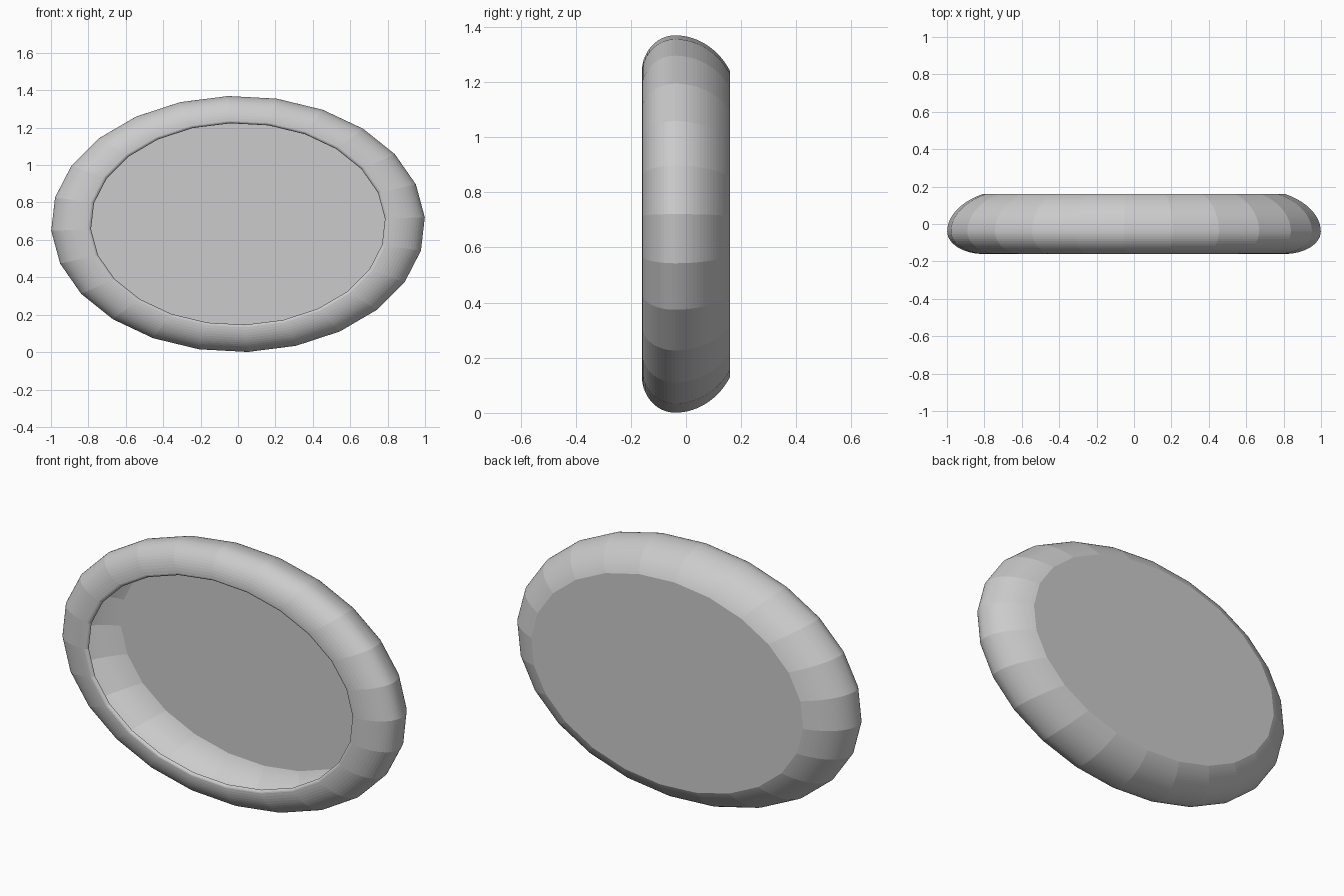
import bpy, bmesh, math

if "Cube" in bpy.data.objects:
    bpy.data.objects.remove(bpy.data.objects["Cube"])

SIDES = 24
OFFSET = math.radians(3)
RX, RZ, CZ = 1.0, 0.685, 0.685


def arc(cr, cy, rr, ry, a0, a1, n):
    """Elliptical arc of (radius scale, y) points."""
    pts = []
    for i in range(n + 1):
        a = math.radians(a0 + (a1 - a0) * i / n)
        pts.append((cr + rr * math.cos(a), cy + ry * math.sin(a)))
    return pts


# Rim section: curled lip, front bulge, then long curve to the crisp back edge
profile = arc(0.807, -0.145, 0.02, 0.015, 180, 270, 4)
profile += arc(0.807, -0.04, 0.193, 0.12, -90, 0, 14)[1:]
profile += arc(0.62, -0.04, 0.38, 0.231, 0, 60, 18)[1:]

# Oval dish: thin shell swept round the ellipse, closed by a flat back
bm = bmesh.new()
rings = []
for r, y in profile:
    ring = []
    for i in range(SIDES):
        a = OFFSET + 2 * math.pi * i / SIDES
        ring.append(bm.verts.new((RX * r * math.cos(a), y, CZ + RZ * r * math.sin(a))))
    rings.append(ring)
for p, q in zip(rings, rings[1:]):
    for i in range(SIDES):
        j = (i + 1) % SIDES
        bm.faces.new((p[i], p[j], q[j], q[i]))
bm.faces.new(rings[-1][::-1])
bmesh.ops.recalc_face_normals(bm, faces=bm.faces)

mesh = bpy.data.meshes.new("oval_dish")
bm.to_mesh(mesh)
bm.free()
dish = bpy.data.objects.new("oval_dish", mesh)
bpy.context.collection.objects.link(dish)
